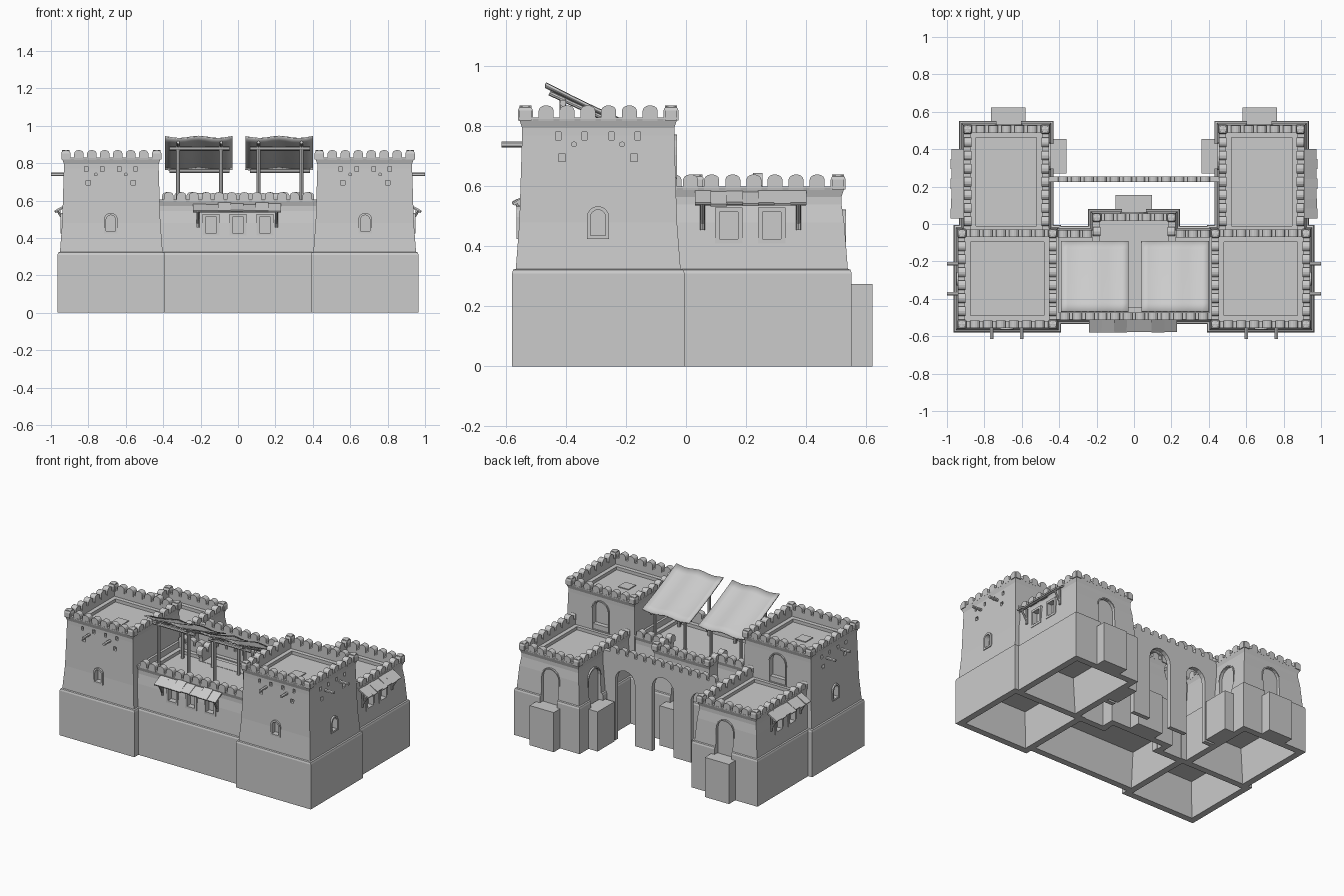
import bpy, bmesh, math, random
from math import sin, cos, pi, radians
from mathutils import Matrix, Vector

random.seed(4)
if "Cube" in bpy.data.objects:
    bpy.data.objects.remove(bpy.data.objects["Cube"])

stone = bpy.data.materials.new("stone_grey")
stone.use_nodes = True
stone.diffuse_color = (0.6, 0.6, 0.6, 1)
stone.node_tree.nodes["Principled BSDF"].inputs["Base Color"].default_value = (0.6, 0.6, 0.6, 1)

# Wall directions: local x runs along the wall, local y goes into it
FRONT, LEFT, BACK, RIGHT = 0, 90, 180, -90


def spot(x, y, z, turn=0):
    return Matrix.Translation((x, y, z)) @ Matrix.Rotation(radians(turn), 4, 'Z')


def finish(bm, name, mirror=False, cutter=None, smooth=False):
    bmesh.ops.recalc_face_normals(bm, faces=bm.faces)
    me = bpy.data.meshes.new(name)
    bm.to_mesh(me)
    bm.free()
    me.materials.append(stone)
    ob = bpy.data.objects.new(name, me)
    bpy.context.collection.objects.link(ob)
    if cutter:
        tool = finish(cutter, name + "_cutter")
        mod = ob.modifiers.new("openings", 'BOOLEAN')
        mod.object, mod.solver, mod.use_self = tool, 'EXACT', True
        bpy.context.view_layer.update()
        graph = bpy.context.evaluated_depsgraph_get()
        ob.data = bpy.data.meshes.new_from_object(ob.evaluated_get(graph))
        ob.modifiers.clear()
        bpy.data.objects.remove(tool)
    if mirror:
        ob.modifiers.new("mirror", 'MIRROR').use_mirror_merge = False
    if smooth:
        for p in ob.data.polygons:
            p.use_smooth = True
    return ob


def arch(w, h, rise=None, steps=8):
    rise = w / 2 if rise is None else rise
    top = [(w / 2 * cos(pi * i / steps), h - rise + rise * sin(pi * i / steps)) for i in range(steps + 1)]
    return [(-w / 2, 0), (w / 2, 0)] + top


def rect(w, h):
    return [(-w / 2, 0), (w / 2, 0), (w / 2, h), (-w / 2, h)]


def prism(bm, outline, y0, y1, m):
    a, b = ([bm.verts.new(m @ Vector((x, y, z))) for x, z in outline] for y in (y0, y1))
    bm.faces.new(a)
    bm.faces.new(b[::-1])
    for i in range(len(a)):
        bm.faces.new((a[i - 1], a[i], b[i], b[i - 1]))


def frame(bm, outer, inner, y0, y1, m):
    loops = [[bm.verts.new(m @ Vector((x, y, z))) for x, z in o]
             for o, y in ((outer, y0), (outer, y1), (inner, y1), (inner, y0))]
    for k in range(4):
        a, b = loops[k - 1], loops[k]
        for i in range(len(a)):
            bm.faces.new((a[i - 1], a[i], b[i], b[i - 1]))


def box(bm, x0, x1, y0, y1, z0, z1):
    m = Matrix.Translation(((x0 + x1) / 2, (y0 + y1) / 2, (z0 + z1) / 2))
    m = m @ Matrix.Diagonal((x1 - x0, y1 - y0, z1 - z0, 1))
    bmesh.ops.create_cube(bm, size=1, matrix=m)


def rod(bm, p, q, r, sides=8):
    p, q = Vector(p), Vector(q)
    m = Matrix.Translation((p + q) / 2) @ (q - p).to_track_quat('Z', 'Y').to_matrix().to_4x4()
    bmesh.ops.create_cone(bm, cap_ends=True, segments=sides, radius1=r, radius2=r,
                          depth=(q - p).length, matrix=m)


def body(x0, x1, y0, y1, top, roof):
    """Hollow plinth, leaning wall, flared parapet and sunk roof."""
    rings = [(.06, .25), (.045, 0), (0, 0), (0, .31), (.004, .322), (.013, .325),
             (.025, .48), (.034, top - .06), (.034, top - .035), (.024, top - .005), (.024, top),
             (.062, top), (.062, roof), (.09, roof), (.09, roof - .022)]
    bm = bmesh.new()
    prev = None
    for d, z in rings:
        loop = [bm.verts.new(c) for c in ((x0 + d, y0 + d, z), (x1 - d, y0 + d, z),
                                          (x1 - d, y1 - d, z), (x0 + d, y1 - d, z))]
        if prev:
            for i in range(4):
                bm.faces.new((prev[i - 1], prev[i], loop[i], loop[i - 1]))
        else:
            bm.faces.new(loop[::-1])
        prev = loop
    bm.faces.new(prev)
    return bm


def merlons(bm, p, q, z, n, half=.02):
    p, q = Vector(p), Vector(q)
    turn = math.degrees(math.atan2(q.y - p.y, q.x - p.x))
    for i in range(n):
        c = p.lerp(q, i / (n - 1))
        prism(bm, arch(.05, .05, .018, 6), -half, half, spot(c.x, c.y, z - .01, turn))


def battlement(name, x0, x1, y0, y1, z, nx, ny, front=True, mirror=True):
    bm = bmesh.new()
    x0, x1, y0, y1 = x0 + .045, x1 - .045, y0 + .045, y1 - .045
    if front:
        merlons(bm, (x0, y0), (x1, y0), z, nx)
    merlons(bm, (x0, y1), (x1, y1), z, nx)
    for x in (x0, x1):
        merlons(bm, (x, y0), (x, y1), z, ny)
    finish(bm, name, mirror)


def opening(cut, trim, shape, w, h, m, border=.012, depth=.03):
    """Niche in a wall with a raised surround."""
    prism(cut, shape(w, h), -.05, depth, m)
    low = m @ Matrix.Translation((0, 0, -border))
    inner = [(x, z + border) for x, z in shape(w, h)]
    frame(trim, shape(w + 2 * border, h + 2 * border), inner, -.008, .012, low)


# Front towers
T = (.39, .965, -.58, -.005)
tx, ty = .68, -.293
cut, trim, poles = bmesh.new(), bmesh.new(), bmesh.new()
for x, y, turn in ((tx, -.557, FRONT), (.942, ty, LEFT)):
    opening(cut, trim, arch, .05, .085, spot(x, y, .437, turn))
    wall = spot(x, y, 0, turn)
    for s in (-1, 1):
        prism(cut, rect(.024, .026), -.05, .035, wall @ Matrix.Translation((s * .12, 0, .682)))
        for off in (.045, .132):
            prism(cut, rect(.018, .026), -.05, .035, wall @ Matrix.Translation((s * off, 0, .755)))
        rod(poles, wall @ Vector((s * .08, -.058, .74)), wall @ Vector((s * .08, .05, .74)), .01, 6)
opening(cut, trim, arch, .12, .2, spot(tx, -.038, .565, BACK), .008)
finish(body(*T, .83, .785), "front_tower", True, cut)
finish(trim, "tower_surrounds", True)
finish(poles, "tower_poles", True)
battlement("tower_battlement", *T, .83, 8, 8)
bm = bmesh.new()
box(bm, tx - .04, tx + .04, ty - .07, ty + .01, .76, .769)
finish(bm, "roof_hatch", True)

# Rear wings, open towards the tower wall at the bottom
W = (.43, .935, -.1, .552)
cut, trim = bmesh.new(), bmesh.new()
box(cut, .4, .96, -.2, -.03, -.1, .27)
opening(cut, trim, arch, .13, .25, spot(.67, .525, .265, BACK), .008, .012)
opening(cut, trim, arch, .13, .25, spot(.455, .362, .265, RIGHT), .008, .012)
for y in (.142, .285):
    opening(cut, trim, rect, .062, .09, spot(.911, y, .425, LEFT), .015)
finish(body(*W, .60, .56), "rear_wing", True, cut)
finish(trim, "wing_surrounds", True)
battlement("wing_battlement", *W, .60, 7, 9, front=False)

# Central hall and its rear bay, joined at the roof and at the bottom
roof_gap = (-.183, .183, -.165, .018, .545, .7)
floor_gap = (-.195, .195, -.25, .03, -.1, .24)
cut, trim = bmesh.new(), bmesh.new()
box(cut, *roof_gap)
box(cut, *floor_gap)
for s in (-1, 1):
    box(cut, *sorted((s * .415, s * .5)), -.6, .05, -.1, .27)
for x in (-.145, 0, .145):
    opening(cut, trim, rect, .06, .085, spot(x, -.51, .427), .015)
finish(body(-.465, .465, -.535, -.01, .605, .565), "central_hall", False, cut)
finish(trim, "hall_window_surrounds")
# Plinth ends that close the hall against the towers
bm = bmesh.new()
for y0, y1 in ((-.535, -.49), (-.055, -.01)):
    box(bm, -.43, -.41, y0, y1, 0, .31)
finish(bm, "hall_plinth_ends", True)
bm = bmesh.new()
merlons(bm, (-.37, -.492), (.37, -.492), .605, 12)
for s in (-1, 1):
    merlons(bm, (s * .25, -.053), (s * .38, -.053), .605, 3)
finish(bm, "hall_battlement")
B = (-.245, .245, -.16, .08)
cut, trim = bmesh.new(), bmesh.new()
box(cut, *roof_gap)
box(cut, *floor_gap)
box(cut, -.3, .3, -.3, -.055, -.1, .24)
opening(cut, trim, arch, .13, .25, spot(0, .055, .265, BACK), .008, .012)
finish(body(*B, .60, .56), "rear_bay", False, cut)
finish(trim, "bay_door_surround")
battlement("bay_battlement", *B, .60, 7, 3, front=False, mirror=False)

# Door steps
bm = bmesh.new()
box(bm, .58, .765, .52, .622, 0, .275)
box(bm, .36, .46, .27, .455, 0, .275)
finish(bm, "wing_steps", True)
bm = bmesh.new()
box(bm, -.1, .095, .05, .155, 0, .275)
finish(bm, "bay_step")

# Courtyard wall with three open arches
bm, cut = bmesh.new(), bmesh.new()
box(bm, -.46, .46, .224, .254, 0, .605)
for x, w, h in ((-.29, .15, .5), (0, .165, .53), (.29, .15, .5)):
    prism(cut, arch(w, h + .05), .1, .4, spot(x, 0, -.05))
finish(bm, "courtyard_wall", False, cut)
bm = bmesh.new()
merlons(bm, (-.38, .239), (.38, .239), .605, 12, .015)
finish(bm, "courtyard_battlement")


# Plank awnings over the windows
def awning(name, length, m, mirror=False):
    bm = bmesh.new()
    n = 7
    for i in range(n):
        tilt = Matrix.Rotation(radians(27 + random.uniform(-5, 5)), 4, 'X')
        x = (i + .5) / n * length - length / 2
        at = m @ Matrix.Translation((x, -.024, .563 + random.uniform(-.004, .004))) @ tilt
        bmesh.ops.create_cube(bm, size=1, matrix=at @ Matrix.Diagonal(
            (length / n * 1.03, random.uniform(.078, .095), .009, 1)))
    rod(bm, m @ Vector((-length / 2, -.04, .543)), m @ Vector((length / 2, -.04, .543)), .007)
    for s in (-1, 1):
        x = s * (length / 2 - .025)
        rod(bm, m @ Vector((x, -.006, .455)), m @ Vector((x, -.006, .56)), .008)
        rod(bm, m @ Vector((x, -.006, .475)), m @ Vector((x, -.048, .543)), .007)
    finish(bm, name, mirror)


awning("hall_awning", .47, spot(-.005, -.515, 0))
awning("wing_awning", .37, spot(.914, .215, 0, LEFT), True)


# Roof canopies on posts
def slope(y):
    return .945 - .46 * (y + .467)


for side, cx in (("right", -.21), ("left", .22)):
    bm = bmesh.new()
    bmesh.ops.create_grid(bm, x_segments=10, y_segments=8, size=.5)
    for v in bm.verts:
        u, w = v.co.x, v.co.y
        y = -.278 + w * .376
        v.co = (cx + u * .36, y, slope(y) - .004 + .006 * cos(u * 11) - .006 * cos(w * pi))
    ob = finish(bm, side + "_canopy", smooth=True)
    ob.modifiers.new("cloth", 'SOLIDIFY').thickness = .008
    bm = bmesh.new()
    for x in (cx - .11, cx + .12):
        for y in (-.41, -.15):
            rod(bm, (x, y, .535), (x, y, slope(y) - .028), .011)
        rod(bm, (x, -.455, slope(-.455) - .029), (x, -.1, slope(-.1) - .029), .008)
    for y in (-.41, -.15):
        rod(bm, (cx - .155, y, slope(y) - .042), (cx + .165, y, slope(y) - .042), .011)
    finish(bm, side + "_canopy_frame")
